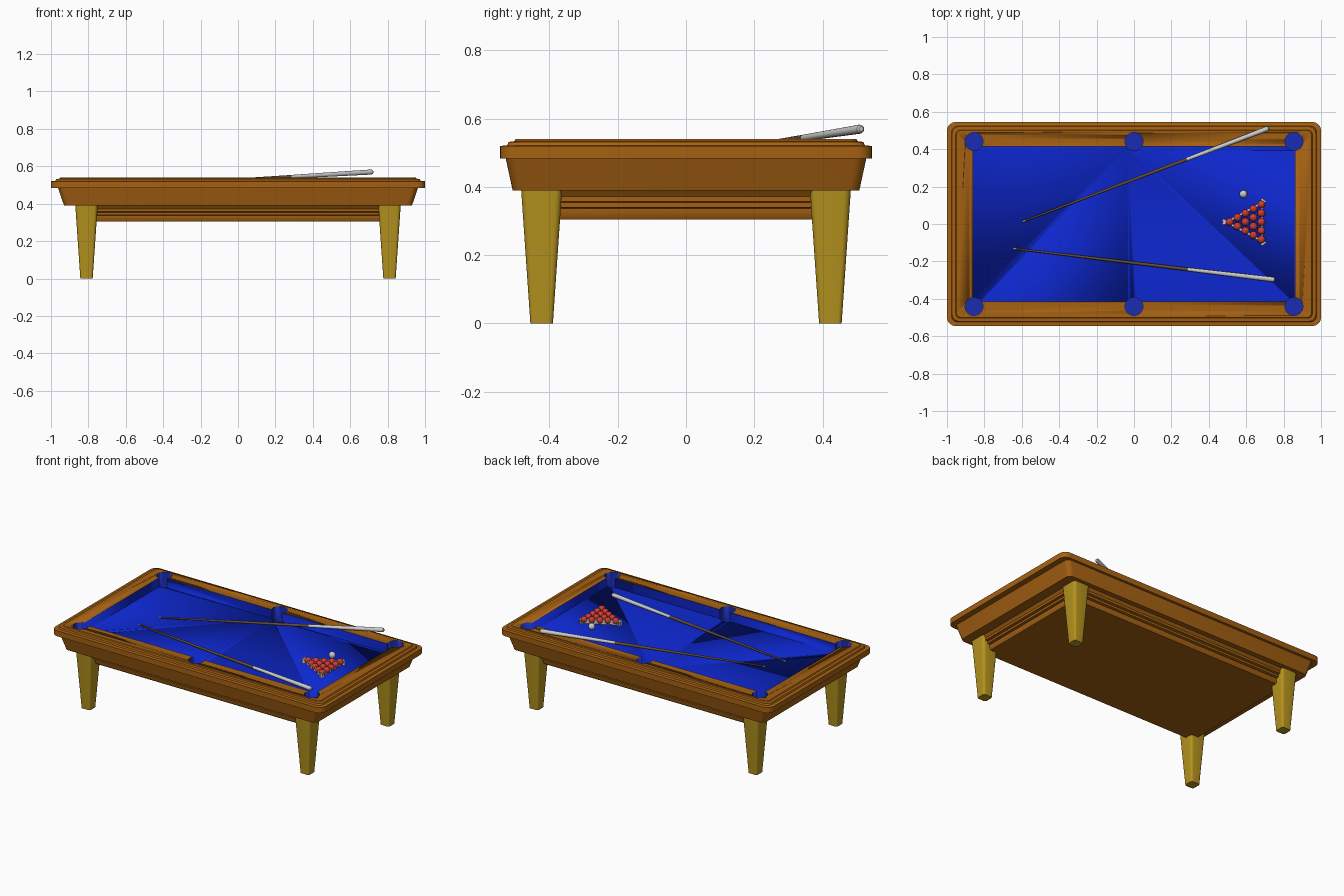
import bpy, bmesh, math
from mathutils import Vector

if "Cube" in bpy.data.objects:
    bpy.data.objects.remove(bpy.data.objects["Cube"])

def mat(name, rgb):
    m = bpy.data.materials.new(name)
    m.diffuse_color = (*rgb, 1)
    m.use_nodes = True
    m.node_tree.nodes["Principled BSDF"].inputs["Base Color"].default_value = m.diffuse_color
    return m

WOOD = mat("wood", (0.38, 0.12, 0.006))
GOLD = mat("leg_wood", (0.46, 0.29, 0.013))
CLOTH = mat("cloth", (0.004, 0.02, 0.62))
POCKET = mat("pocket_lining", (0.01, 0.025, 0.45))
RED = mat("red", (0.62, 0.045, 0.035))
SHAFT = mat("shaft_wood", (0.13, 0.075, 0.035))

def finish(bm, name, mats=(), smooth=True):
    bmesh.ops.recalc_face_normals(bm, faces=bm.faces)
    me = bpy.data.meshes.new(name)
    bm.to_mesh(me)
    bm.free()
    ob = bpy.data.objects.new(name, me)
    bpy.context.collection.objects.link(ob)
    for m in mats:
        me.materials.append(m)
    if smooth:
        bpy.ops.object.select_all(action='DESELECT')
        ob.select_set(True)
        bpy.context.view_layer.objects.active = ob
        bpy.ops.object.shade_smooth_by_angle(angle=math.radians(30))
    return ob

def round_rect(hx, hy, r, seg=5):
    """Outline of a rectangle with rounded corners."""
    pts = []
    for k, (sx, sy) in enumerate([(1, 1), (-1, 1), (-1, -1), (1, -1)]):
        for i in range(seg + 1):
            a = math.pi / 2 * (k + i / seg)
            pts.append((sx * (hx - r) + r * math.cos(a), sy * (hy - r) + r * math.sin(a)))
    return pts

def loft(levels, cx=0, cy=0, cloth_from=None):
    """Stack of rounded rectangles (hx, hy, r, z), capped at both ends."""
    bm = bmesh.new()
    rings = [[bm.verts.new((x + cx, y + cy, z)) for x, y in round_rect(hx, hy, r)]
             for hx, hy, r, z in levels]
    n = len(rings[0])
    bm.faces.new(rings[0])
    for k, (a, b) in enumerate(zip(rings, rings[1:])):
        for i in range(n):
            f = bm.faces.new((a[i], a[(i + 1) % n], b[(i + 1) % n], b[i]))
            if cloth_from is not None and k >= cloth_from:
                f.material_index = 1
    top = bm.faces.new(rings[-1])
    if cloth_from is not None:
        top.material_index = 1
    return bm

# Table body: apron, stepped rail, sunken cloth bed
BED = 0.48
table = finish(loft([
    (0.93, 0.508, 0.03, 0.39), (0.962, 0.528, 0.035, 0.483),
    (1.0, 0.545, 0.045, 0.483), (1.0, 0.545, 0.045, 0.52),
    (0.976, 0.524, 0.035, 0.522), (0.972, 0.52, 0.035, 0.532),
    (0.954, 0.503, 0.025, 0.534), (0.95, 0.5, 0.025, 0.54),
    (0.862, 0.414, 0.001, 0.54), (0.862, 0.414, 0.001, BED)], cloth_from=8),
    "table_body", (WOOD, CLOTH, POCKET))

# Six pockets cut into the rail and bed
for x in (-0.855, 0, 0.855):
    for s in (-1, 1):
        bm = bmesh.new()
        bmesh.ops.create_cone(bm, cap_ends=True, segments=32, radius1=0.048, radius2=0.048, depth=0.2)
        bmesh.ops.translate(bm, vec=(x, s * 0.441, 0.53), verts=bm.verts)
        for f in bm.faces:
            f.material_index = 2
        cutter = finish(bm, "pocket_cutter", (WOOD, CLOTH, POCKET))
        cutter.hide_render = True
        mod = table.modifiers.new("pocket", 'BOOLEAN')
        mod.operation, mod.solver, mod.object = 'DIFFERENCE', 'EXACT', cutter
        bpy.ops.object.select_all(action='DESELECT')
        table.select_set(True)
        bpy.context.view_layer.objects.active = table
        bpy.ops.object.modifier_apply(modifier=mod.name)
        bpy.data.objects.remove(cutter)

# Moulded underframe
finish(loft([(h + 0.39, h, 0.01, z) for h, z in [
    (0.42, 0.305), (0.428, 0.32), (0.428, 0.337), (0.445, 0.34), (0.445, 0.354),
    (0.462, 0.357), (0.462, 0.372), (0.475, 0.391)]]), "underframe", (WOOD,))

# Tapered legs
for sx, nx in ((-1, "left"), (1, "right")):
    for sy, ny in ((-1, "front"), (1, "back")):
        finish(loft([(0.033, 0.033, 0.012, 0), (0.06, 0.06, 0.02, 0.392)], sx * 0.81, sy * 0.423),
               f"{ny}_{nx}_leg", (GOLD,))

# Balls
def ball(name, x, y, mats=()):
    bm = bmesh.new()
    bmesh.ops.create_uvsphere(bm, u_segments=20, v_segments=12, radius=0.021)
    bmesh.ops.translate(bm, vec=(x, y, BED + 0.021), verts=bm.verts)
    finish(bm, name, mats)

RACK_Y = 0.011
for row in range(5):
    for i in range(row + 1):
        ball("red_ball", 0.511 + row * 0.0425, RACK_Y + (i - row / 2) * 0.047, (RED,))
ball("cue_ball", 0.585, 0.16)

# Triangle rack: rounded triangular frame
def triangle(r, seg=6):
    core = [Vector((0.468, RACK_Y)), Vector((0.698, RACK_Y - 0.125)), Vector((0.698, RACK_Y + 0.125))]
    pts = []
    for k in range(3):
        d0, d1 = core[k] - core[k - 1], core[(k + 1) % 3] - core[k]
        a0 = math.atan2(-d0.x, d0.y)
        turn = (math.atan2(-d1.x, d1.y) - a0) % (2 * math.pi)
        for i in range(seg + 1):
            a = a0 + turn * i / seg + math.pi
            pts.append((core[k].x + r * math.cos(a), core[k].y + r * math.sin(a)))
    return pts

bm = bmesh.new()
z0, z1 = BED, BED + 0.028
rings = [[bm.verts.new((x, y, z)) for x, y in triangle(r)]
         for r, z in ((0.02, z0), (0.02, z1), (0.007, z1), (0.007, z0))]
n = len(rings[0])
for k in range(4):
    a, b = rings[k], rings[(k + 1) % 4]
    for i in range(n):
        bm.faces.new((a[i], a[(i + 1) % n], b[(i + 1) % n], b[i]))
finish(bm, "triangle_rack")

# Cues: dark shaft with pale tip and butt, turned around the line from tip to butt
def turned(name, p, q, profile, mats=()):
    axis = q - p
    rot = axis.to_track_quat('Z', 'Y')
    bm = bmesh.new()
    rings = [[bm.verts.new(p + axis * t + rot @ Vector((r * math.cos(a), r * math.sin(a), 0)))
              for a in [2 * math.pi * i / 16 for i in range(16)]] for t, r in profile]
    for a, b in zip(rings, rings[1:]):
        for i in range(16):
            bm.faces.new((a[i], a[(i + 1) % 16], b[(i + 1) % 16], b[i]))
    bm.faces.new(rings[0])
    bm.faces.new(rings[-1])
    finish(bm, name, mats)

for side, tip, butt in (("back", (-0.597, 0.012, 0.492), (0.722, 0.513, 0.57)),
                        ("front", (-0.647, -0.131, 0.486), (0.754, -0.298, 0.494))):
    p, q = Vector(tip), Vector(butt)
    turned(side + "_cue_tip", p, q, [(0, 0.003), (0.003, 0.005), (0.012, 0.005)])
    turned(side + "_cue_shaft", p, q, [(0.012, 0.005), (0.667, 0.0095)], (SHAFT,))
    turned(side + "_cue_butt", p, q, [(0.667, 0.0097), (0.99, 0.0135), (0.997, 0.0115), (1, 0.007)])
